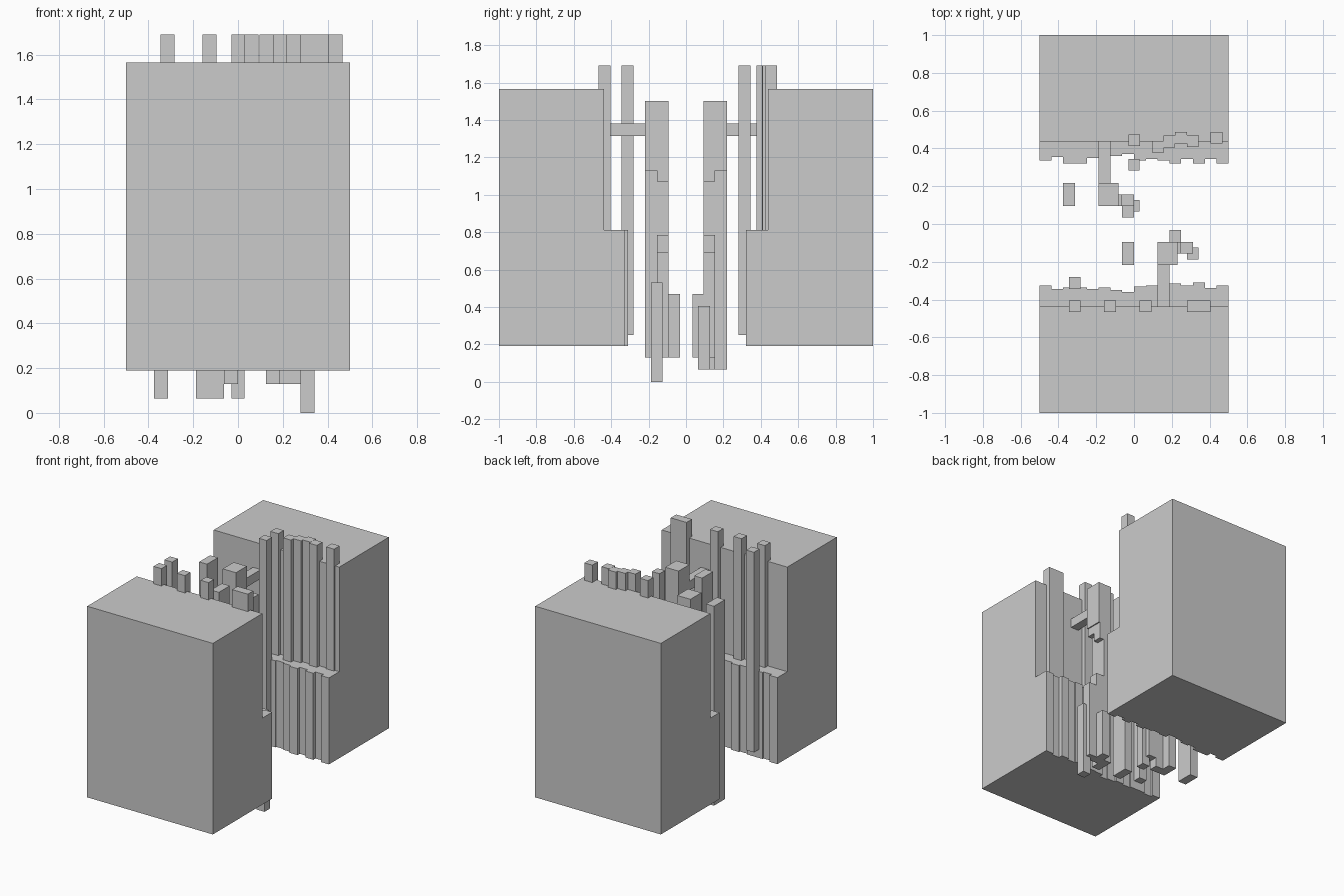
import bpy, bmesh

if "Cube" in bpy.data.objects:
    bpy.data.objects.remove(bpy.data.objects["Cube"])

W = 0.0625  # width of one rock column


def finish(bm, name):
    bmesh.ops.recalc_face_normals(bm, faces=bm.faces)
    me = bpy.data.meshes.new(name)
    bm.to_mesh(me)
    bm.free()
    ob = bpy.data.objects.new(name, me)
    bpy.context.collection.objects.link(ob)
    return ob


def box(name, x0, x1, y0, y1, z0, z1):
    bm = bmesh.new()
    bmesh.ops.create_cube(bm, size=1)
    for v in bm.verts:
        v.co = ((x0 + x1) / 2 + v.co.x * (x1 - x0),
                (y0 + y1) / 2 + v.co.y * (y1 - y0),
                (z0 + z1) / 2 + v.co.z * (z1 - z0))
    return finish(bm, name)


def cliff(name, edge, s):
    """Block with a jagged lower inner face and a flat, set-back upper wall."""
    wall = 0.4375
    pts = [(-0.5, s)]
    for i, d in enumerate(edge):
        pts += [(-0.5 + i * W, s * d), (-0.5 + (i + 1) * W, s * d)]
    pts.append((0.5, s))
    bm = bmesh.new()
    bm.faces.new([bm.verts.new((x, y, 0.19)) for x, y in pts])
    bmesh.ops.remove_doubles(bm, verts=bm.verts, dist=0.0001)
    bmesh.ops.bisect_plane(bm, geom=bm.verts[:] + bm.edges[:] + bm.faces[:],
                           plane_co=(0, s * wall, 0), plane_no=(0, 1, 0))
    # raise the whole footprint to the ledge
    up = bmesh.ops.extrude_face_region(bm, geom=bm.faces[:])["geom"]
    for v in up:
        if isinstance(v, bmesh.types.BMVert):
            v.co.z = 0.8125
    # raise the rear part to the plateau
    rear = [f for f in up if isinstance(f, bmesh.types.BMFace)
            and abs(f.calc_center_median().y) > wall + 0.05]
    top = bmesh.ops.extrude_discrete_faces(bm, faces=rear)["faces"]
    for f in top:
        for v in f.verts:
            v.co.z = 1.565
    bmesh.ops.remove_doubles(bm, verts=bm.verts, dist=0.0001)
    return finish(bm, name)


# two facing cliffs
cliff("back_cliff", [.335, .355, .32, .32, .35, .34, .36, .37,
                     .335, .345, .335, .32, .345, .32, .345, .32], 1)
cliff("front_cliff", [.325, .345, .335, .335, .345, .335, .35, .36,
                      .33, .325, .335, .315, .325, .31, .34, .325], -1)

# slim columns standing on the ledges
for i, (x, y) in enumerate([(-.03, .412), (.095, .378), (.155, .406), (.217, .425),
                            (.28, .408), (.405, .425)]):
    box(f"back_ledge_column_{i}", x, x + W, y, y + W, .8125, 1.69)
for i, (x, w) in enumerate([(-.345, W), (-.158, W), (.03, W), (.28, 2 * W)]):
    box(f"front_ledge_column_{i}", x, x + w, -.467, -.405, .8125, 1.69)

# tall columns in front of the lower faces
box("back_tall_column", -.03, .03, .282, .344, .25, 1.69)
box("front_tall_column", -.345, -.283, -.344, -.28, .25, 1.69)

# free-standing pillars, bridge beams and head blocks of both clusters
for side, s, dx, bottom in (("back", 1, 0, .065), ("front", -1, .3125, .13)):
    def part(name, x0, x1, d0, d1, z0, z1):
        y0, y1 = sorted((s * d0, s * d1))
        box(f"{side}_{name}", x0 + dx, x1 + dx, y0, y1, z0, z1)
    part("pillar", -.375, -.3125, .094, .218, bottom, 1.5)
    part("bridge_beam", -.1875, -.125, .218, .4375, 1.315, 1.38)
    part("head_block", -.1875, -.082, .094, .218, 1.19, 1.5)
    part("cluster_trunk", -.1875, -.125, .094, .218, bottom, 1.19)
    part("corbel_upper", -.125, -.09, .094, .218, 1.13, 1.19)
    part("corbel_lower", -.125, -.09, .094, .156, 1.07, 1.13)
    part("cluster_step", -.125, -.0625, .094, .156, bottom, .785)
    part("cluster_low_step", -.0625, 0, .094, .156, .13, .69)

# short outer columns of the clusters
box("back_inner_stub", -.0625, 0, .035, .094, .13, .47)
box("back_outer_stub", -.03, .03, .065, .127, .065, .405)
box("front_inner_stub", .1875, .25, -.094, -.032, .13, .47)
box("front_outer_stub", .28, .342, -.187, -.125, 0, .53)
